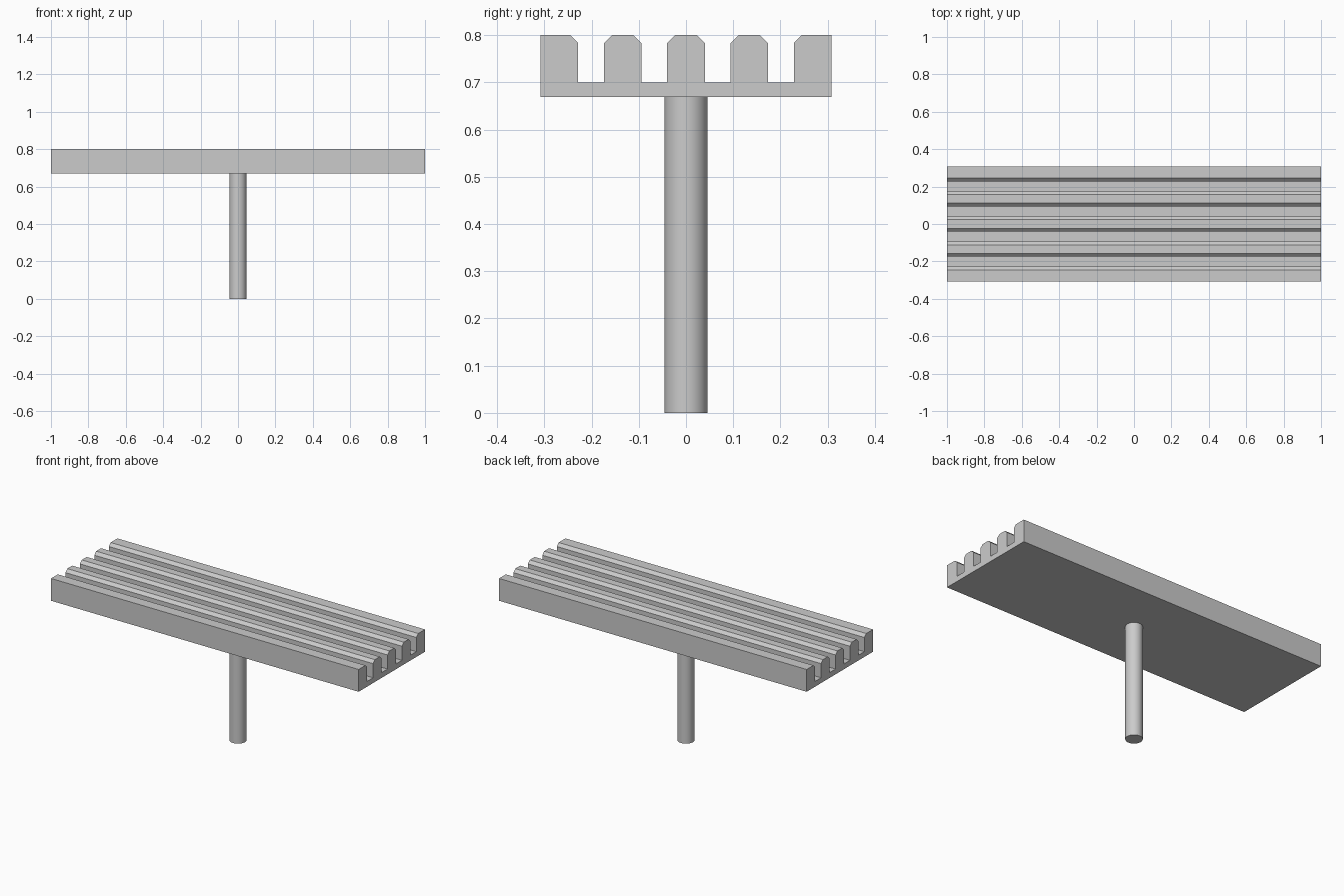
import bpy
import bmesh
import math

cube = bpy.data.objects.get("Cube")
if cube:
    bpy.data.objects.remove(cube, do_unlink=True)

HALF_LENGTH = 1.0
HALF_WIDTH = 0.308
BOTTOM, FLOOR, TOP = 0.669, 0.70, 0.80
PITCH = 0.134          # spacing between grooves
HALF_GROOVE = 0.0272
CHAMFER = 0.017
POLE_RADIUS = 0.0455

grey = bpy.data.materials.new("plain grey")
grey.use_nodes = True
colour = (0.6, 0.6, 0.6, 1.0)
grey.diffuse_color = colour
grey.node_tree.nodes["Principled BSDF"].inputs["Base Color"].default_value = colour


def add_object(name, bm):
    bmesh.ops.recalc_face_normals(bm, faces=bm.faces)
    mesh = bpy.data.meshes.new(name)
    bm.to_mesh(mesh)
    bm.free()
    mesh.materials.append(grey)
    obj = bpy.data.objects.new(name, mesh)
    bpy.context.collection.objects.link(obj)
    return obj


# Grooved board: end profile (y, z) with four chamfered slots, extruded along x
profile = [(HALF_WIDTH, BOTTOM), (-HALF_WIDTH, BOTTOM), (-HALF_WIDTH, TOP)]
for i in range(4):
    centre = (i - 1.5) * PITCH
    slot = [(HALF_GROOVE + CHAMFER, TOP), (HALF_GROOVE, TOP - CHAMFER), (HALF_GROOVE, FLOOR)]
    profile += [(centre - y, z) for y, z in slot]
    profile += [(centre + y, z) for y, z in reversed(slot)]
profile.append((HALF_WIDTH, TOP))

bm = bmesh.new()
end = bm.faces.new([bm.verts.new((-HALF_LENGTH, y, z)) for y, z in profile])
extruded = bmesh.ops.extrude_face_region(bm, geom=[end], use_keep_orig=True)
moved = [v for v in extruded["geom"] if isinstance(v, bmesh.types.BMVert)]
bmesh.ops.translate(bm, verts=moved, vec=(2 * HALF_LENGTH, 0, 0))
add_object("grooved_board", bm)

# Round support pole
bm = bmesh.new()
bmesh.ops.create_cone(bm, cap_ends=True, segments=48, radius1=POLE_RADIUS,
                      radius2=POLE_RADIUS, depth=BOTTOM)
bmesh.ops.translate(bm, verts=bm.verts, vec=(0, 0, BOTTOM / 2))
pole = add_object("support_pole", bm)
bpy.ops.object.select_all(action="DESELECT")
pole.select_set(True)
bpy.context.view_layer.objects.active = pole
bpy.ops.object.shade_smooth_by_angle(angle=math.radians(30))
